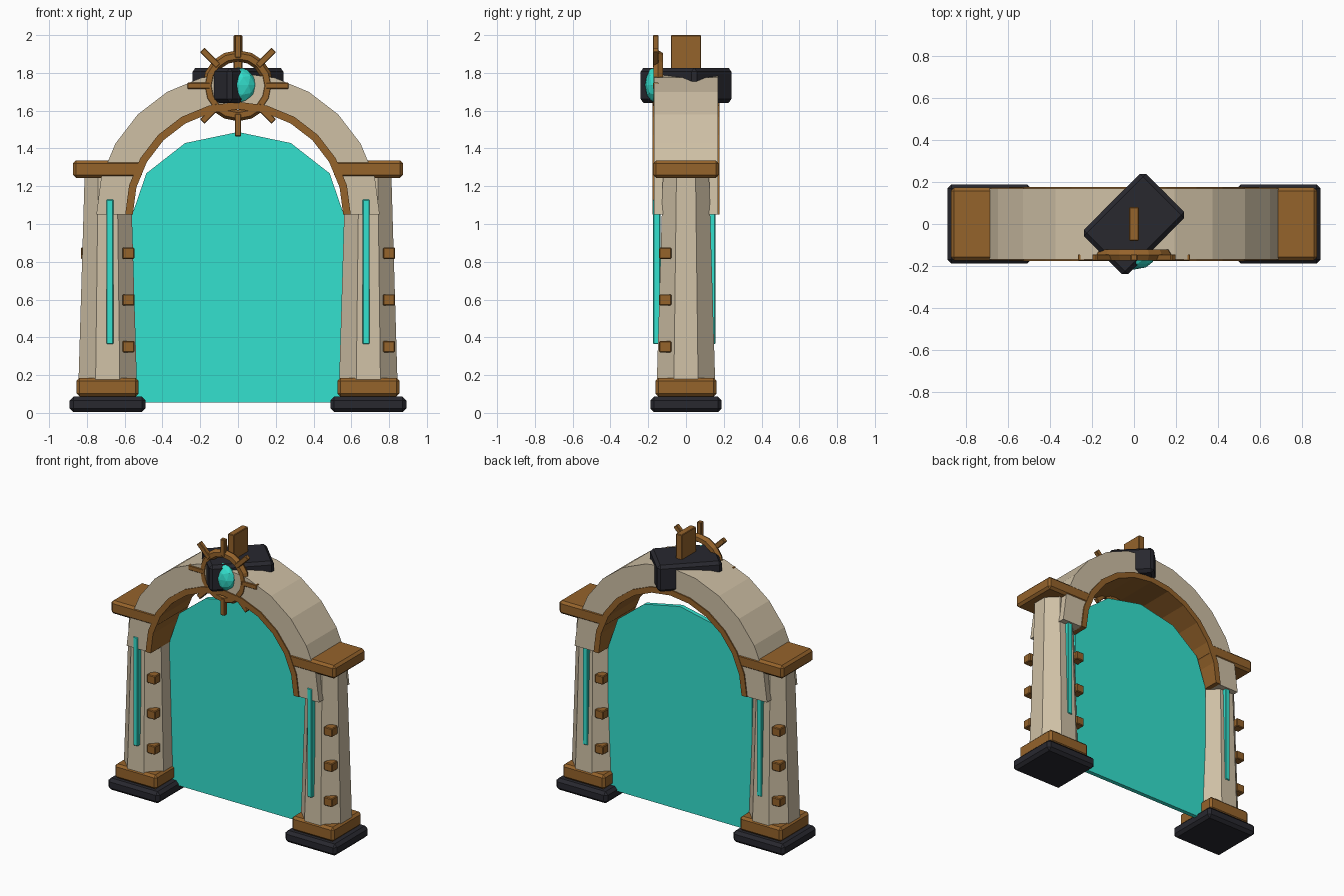
import bpy, bmesh, math
from mathutils import Matrix, Vector

if "Cube" in bpy.data.objects:
    bpy.data.objects.remove(bpy.data.objects["Cube"], do_unlink=True)


def material(name, rgb):
    m = bpy.data.materials.new(name)
    m.use_nodes = True
    m.diffuse_color = (*rgb, 1)
    m.node_tree.nodes["Principled BSDF"].inputs["Base Color"].default_value = (*rgb, 1)
    return m


STONE = material("warm_stone", (0.62, 0.525, 0.375))
BRONZE = material("bronze", (0.30, 0.125, 0.024))
DARK = material("dark_slate", (0.021, 0.021, 0.028))
TEAL = material("glowing_teal", (0.034, 0.75, 0.62))


def finish(name, bm, mat, bevel=0):
    bmesh.ops.recalc_face_normals(bm, faces=bm.faces)
    me = bpy.data.meshes.new(name)
    bm.to_mesh(me)
    bm.free()
    me.materials.append(mat)
    ob = bpy.data.objects.new(name, me)
    bpy.context.collection.objects.link(ob)
    if bevel:
        mod = ob.modifiers.new("bevel", "BEVEL")
        mod.width = bevel
        mod.segments = 1
    return ob


def box(name, centre, size, mat, bevel=0, rot=None):
    bm = bmesh.new()
    bmesh.ops.create_cube(bm, size=1, matrix=Matrix.Diagonal((*size, 1)))
    ob = finish(name, bm, mat, bevel)
    ob.matrix_world = Matrix.Translation(centre) @ (rot or Matrix())
    return ob


def slab(name, outline, depth, mat):
    """Extrude an x/z outline symmetrically along y."""
    bm = bmesh.new()
    face = bm.faces.new([bm.verts.new((x, -depth / 2, z)) for x, z in outline])
    geo = bmesh.ops.extrude_face_region(bm, geom=[face])["geom"]
    moved = [v for v in geo if isinstance(v, bmesh.types.BMVert)]
    bmesh.ops.translate(bm, verts=moved, vec=(0, depth, 0))
    return finish(name, bm, mat)


def arc(rx, rz, steps, z):
    return [(rx * math.cos(math.pi * i / steps), z + rz * math.sin(math.pi * i / steps))
            for i in range(steps + 1)]


def half_ring(name, inner, outer, depth, mat):
    """Half ring of box-section segments."""
    bm = bmesh.new()
    rings = []
    for (xi, zi), (xo, zo) in zip(arc(inner, inner, 12, SPRING), arc(outer, outer, 12, SPRING)):
        rings.append([bm.verts.new(p) for p in (
            (xi, -depth / 2, zi), (xo, -depth / 2, zo), (xo, depth / 2, zo), (xi, depth / 2, zi))])
    for a, b in zip(rings, rings[1:]):
        for k in range(4):
            n = (k + 1) % 4
            bm.faces.new((a[k], a[n], b[n], b[k]))
    bm.faces.new(rings[0])
    bm.faces.new(rings[-1])
    return finish(name, bm, mat)


SPRING = 1.05   # height where the arch starts
PILLAR_X = 0.69

# Pillars with bases, capitals, light strips and studs
for side, s in (("left", 1), ("right", -1)):
    x = s * PILLAR_X
    box(side + "_base", (x, 0, 0.045), (0.402, 0.378, 0.082), DARK, 0.02)
    box(side + "_plinth", (x, 0, 0.136), (0.328, 0.322, 0.1), BRONZE, 0.016)
    box(side + "_capital", (x + s * 0.001, 0, 1.29), (0.366, 0.348, 0.092), BRONZE, 0.016)

    bm = bmesh.new()
    bmesh.ops.create_cone(bm, cap_ends=True, segments=8, radius1=0.167, radius2=0.132, depth=1.09)
    bm.transform(Matrix.Rotation(math.pi / 8, 4, "Z"))
    pillar = finish(side + "_pillar", bm, STONE)
    pillar.location = (x, 0, 0.715)

    box(side + "_front_light_strip", (s * 0.678, -0.155, 0.747), (0.037, 0.038, 0.765), TEAL, 0.004)
    box(side + "_back_light_strip", (s * 0.678, 0.136, 0.747), (0.037, 0.038, 0.765), TEAL, 0.004)

    # Studs on two opposite diagonal faces
    for face, d in (("front", 1), ("back", -1)):
        for i in range(3):
            box(f"{side}_{face}_stud_{i + 1}", (x + d * 0.11, -d * 0.11, 0.351 + i * 0.247),
                (0.064, 0.064, 0.06), BRONZE, 0.005)

# Arch and its bronze lining
half_ring("stone_arch", 0.59, 0.75, 0.338, STONE)
half_ring("arch_lining", 0.557, 0.597, 0.354, BRONZE)

# Portal sheet, set behind the middle
portal = slab("portal", [(-0.56, 0.055), (0.56, 0.055)] + arc(0.56, 0.437, 6, SPRING), 0.03, TEAL)
portal.location.y = 0.052

# Keystone turned on its corner, with a crest on top
box("keystone", (0, 0, 1.734), (0.42, 0.298, 0.186), DARK, 0.02, Matrix.Rotation(math.pi / 4, 4, "Z"))
box("crest", (0, 0, 1.9), (0.046, 0.16, 0.2), BRONZE, 0.004)

# Wheel: ring, eight spokes and a faceted gem
HUB = Vector((0, -0.147, 1.732))
bpy.ops.mesh.primitive_torus_add(major_segments=16, minor_segments=6, major_radius=0.158,
                                 minor_radius=0.03, location=HUB, rotation=(math.pi / 2, 0, 0))
ring = bpy.context.object
ring.name = "wheel_ring"
ring.data.materials.append(BRONZE)

for i in range(8):
    rot = Matrix.Rotation(i * math.pi / 4, 4, "Y")
    centre = HUB + Vector((0, -0.013, 0)) + rot @ Vector((0, 0, 0.208))
    box(f"wheel_spoke_{i + 1}", centre, (0.034, 0.03, 0.12), BRONZE, 0.004, rot)

bm = bmesh.new()
bmesh.ops.create_icosphere(bm, subdivisions=2, radius=0.095)
bmesh.ops.scale(bm, verts=bm.verts, vec=(1, 0.55, 1))
gem = finish("wheel_gem", bm, TEAL)
gem.location = (0, -0.165, 1.735)
